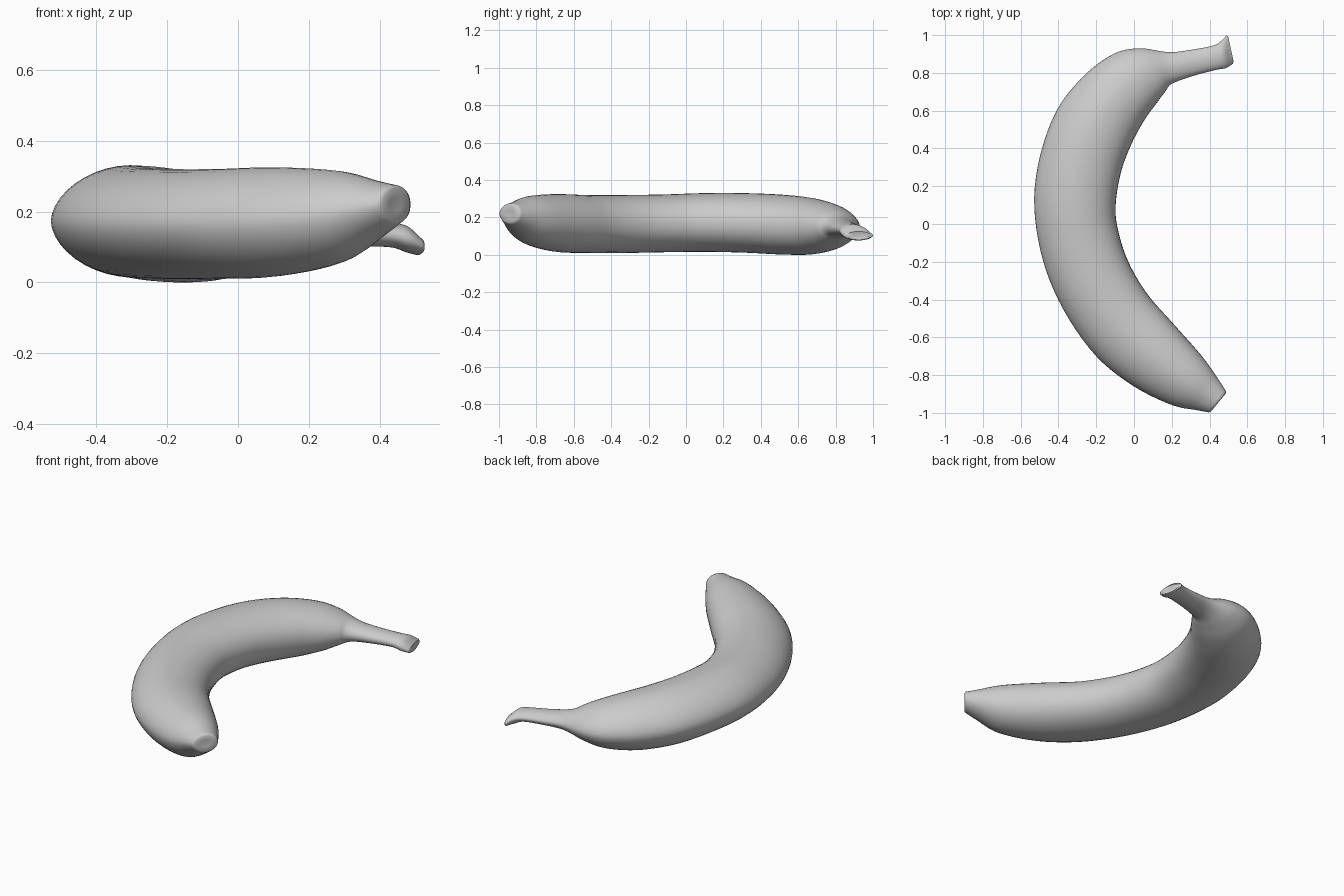
import bpy, bmesh, math
from mathutils import Vector

if "Cube" in bpy.data.objects:
    bpy.data.objects.remove(bpy.data.objects["Cube"])

# Stations along the fruit: outer x, y, inner x, y, bottom z, top z
S = [
    (0.395, -0.997, 0.487, -0.885, 0.165, 0.275),
    (0.33, -0.985, 0.445, -0.82, 0.125, 0.287),
    (0.20, -0.958, 0.36, -0.70, 0.055, 0.315),
    (0.00, -0.86, 0.21, -0.53, 0.017, 0.325),
    (-0.20, -0.70, 0.07, -0.37, 0.01, 0.32),
    (-0.37, -0.46, -0.03, -0.20, 0.01, 0.32),
    (-0.48, -0.20, -0.085, -0.03, 0.014, 0.323),
    (-0.528, 0.09, -0.097, 0.10, 0.016, 0.33),
    (-0.50, 0.35, -0.07, 0.27, 0.012, 0.33),
    (-0.41, 0.60, -0.015, 0.42, 0.002, 0.322),
    (-0.27, 0.78, 0.055, 0.55, 0.002, 0.305),
    (-0.11, 0.90, 0.12, 0.64, 0.025, 0.275),
    (0.03, 0.93, 0.165, 0.70, 0.06, 0.24),
    (0.18, 0.91, 0.20, 0.742, 0.092, 0.20),
    (0.30, 0.922, 0.31, 0.783, 0.10, 0.18),
    (0.42, 0.945, 0.43, 0.815, 0.10, 0.168),
    (0.465, 0.972, 0.485, 0.825, 0.085, 0.16),
    (0.49, 1.0, 0.523, 0.848, 0.077, 0.13),
]
SIDES, STEPS = 40, 5


def spline(a, b, c, d, t):
    return [0.5 * (2 * q + (r - p) * t + (2 * p - 5 * q + 4 * r - s) * t * t
                   + (3 * q - p - 3 * r + s) * t ** 3)
            for p, q, r, s in zip(a, b, c, d)]


def ring(bm, st):
    ox, oy, ix, iy, z0, z1 = st
    outer, inner = Vector((ox, oy, 0)), Vector((ix, iy, 0))
    mid, half = (outer + inner) / 2, (outer - inner) / 2
    verts = []
    for k in range(SIDES):
        a = 2 * math.pi * k / SIDES
        c, s = math.cos(a), math.sin(a)
        p = 1.8 if c > 0 else 2.1          # outer side is more ridged
        u = math.copysign(abs(c) ** (2 / p), c)
        v = math.copysign(abs(s) ** (2 / p), s)
        co = mid + half * u
        co.z = (z0 + z1) / 2 + v * (z1 - z0) / 2
        verts.append(bm.verts.new(co))
    return verts


def cap(bm, loop, push):
    # Rounded rim with a shallow dimpled centre
    mid = sum((v.co for v in loop), Vector()) / SIDES
    for scale, depth in ((0.85, 0.007), (0.45, 0.0)):
        new = [bm.verts.new(mid + (v.co - mid) * scale + push * depth) for v in loop]
        join(bm, loop, new)
        loop = new
    bm.faces.new(loop)


def join(bm, a, b):
    for k in range(SIDES):
        n = (k + 1) % SIDES
        bm.faces.new((a[k], a[n], b[n], b[k]))


# Banana: one skin swept from blossom end to stem
bm = bmesh.new()
stations = []
for i in range(len(S) - 1):
    a, d = S[max(i - 1, 0)], S[min(i + 2, len(S) - 1)]
    stations += [spline(a, S[i], S[i + 1], d, j / STEPS) for j in range(STEPS)]
stations.append(S[-1])
rings = [ring(bm, st) for st in stations]
for a, b in zip(rings, rings[1:]):
    join(bm, a, b)

# Blossom end and cut stem end
cap(bm, rings[0], Vector((0.77, -0.64, 0)))
cap(bm, rings[-1], Vector((0.95, 0.25, -0.1)))
bmesh.ops.recalc_face_normals(bm, faces=bm.faces)

mesh = bpy.data.meshes.new("banana")
bm.to_mesh(mesh)
bm.free()
banana = bpy.data.objects.new("banana", mesh)
bpy.context.collection.objects.link(banana)
bpy.context.view_layer.objects.active = banana
banana.select_set(True)
bpy.ops.object.shade_smooth_by_angle(angle=math.radians(50))
